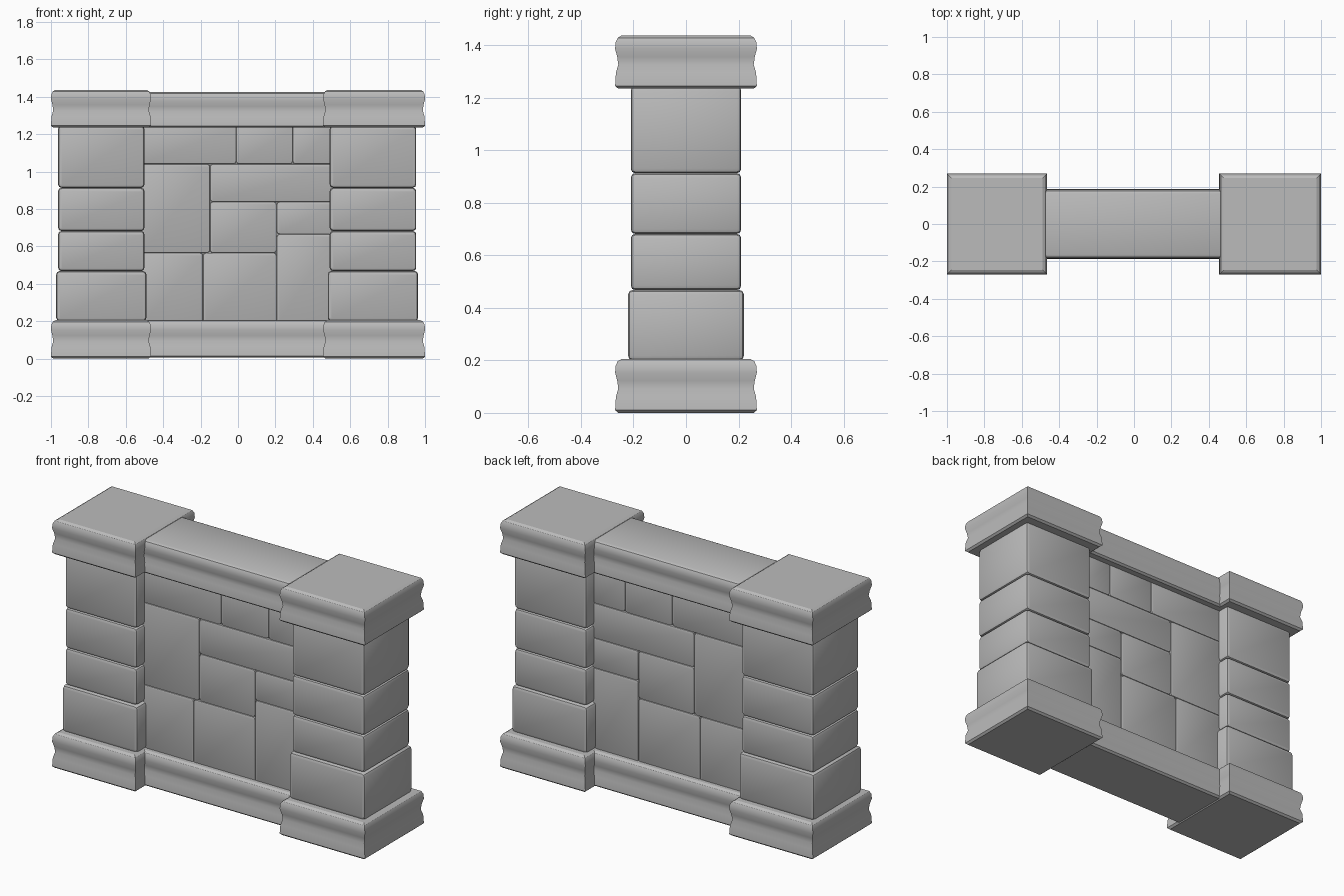
import bpy
import bmesh

if "Cube" in bpy.data.objects:
    bpy.data.objects.remove(bpy.data.objects["Cube"])

GREY = (0.5, 0.5, 0.5, 1)
stone = bpy.data.materials.new("grey stone")
stone.use_nodes = True
stone.diffuse_color = GREY
stone.node_tree.nodes["Principled BSDF"].inputs["Base Color"].default_value = GREY


def finish(name, bm):
    bmesh.ops.recalc_face_normals(bm, faces=bm.faces)
    mesh = bpy.data.meshes.new(name)
    bm.to_mesh(mesh)
    bm.free()
    mesh.materials.append(stone)
    obj = bpy.data.objects.new(name, mesh)
    bpy.context.collection.objects.link(obj)
    bpy.ops.object.select_all(action='DESELECT')
    obj.select_set(True)
    bpy.context.view_layer.objects.active = obj
    bpy.ops.object.shade_smooth_by_angle(angle=0.5)
    return obj


def box(bm, x, y, z):
    bmesh.ops.create_cube(bm, size=1)
    for v in bm.verts:
        for i, (lo, hi) in enumerate((x, y, z)):
            v.co[i] = lo if v.co[i] < 0 else hi


def block(name, x, y, z, bevel, corner=0):
    """Worn block: rounded face corners first, then softened edges."""
    bm = bmesh.new()
    box(bm, x, y, z)
    if corner:
        across = [e for e in bm.edges
                  if abs(e.verts[0].co.y - e.verts[1].co.y) > 0.1]
        bmesh.ops.bevel(bm, geom=across, offset=corner, segments=2,
                        profile=0.5, affect='EDGES')
    if bevel:
        sharp = [e for e in bm.edges if e.calc_face_angle(0) > 1]
        bmesh.ops.bevel(bm, geom=sharp, offset=bevel, segments=2,
                        profile=0.5, affect='EDGES', clamp_overlap=True)
    return finish(name, bm)


# Side profile of caps and plinths: height fraction, inset
WORN = ((0, .012), (.05, 0), (.3, .003), (.45, .012), (.6, .008),
        (.75, 0), (.88, .002), (.96, .01), (1, .024))


def slab(name, x, y, z):
    """Slab with gently hollowed sides and a rounded top edge."""
    bm = bmesh.new()
    rings = []
    for t, d in WORN:
        h = z[0] + t * (z[1] - z[0])
        corners = ((x[0] + d, y[0] + d), (x[1] - d, y[0] + d),
                   (x[1] - d, y[1] - d), (x[0] + d, y[1] - d))
        rings.append([bm.verts.new((a, b, h)) for a, b in corners])
    bm.faces.new(rings[0])
    bm.faces.new(rings[-1])
    for low, high in zip(rings, rings[1:]):
        for i in range(4):
            j = (i + 1) % 4
            bm.faces.new((low[i], low[j], high[j], high[i]))
    return finish(name, bm)


# Pillars with their plinths and caps
COURSES = (.2, .468, .682, .913, 1.245)
for side, inner, outer, end in (("right", -.5, -.962, -1), ("left", .49, .953, 1)):
    s = 1 if end > 0 else -1
    for i, (lo, hi) in enumerate(zip(COURSES, COURSES[1:])):
        grow = .01 if i == 0 else 0
        x = sorted((inner - s * grow, outer + s * grow))
        block(f"{side}_pillar_stone_{i + 1}", x, (-.21 - grow, .21 + grow),
              (lo, hi), .016, .018)
    x = sorted((inner - s * .035, end))
    slab(f"{side}_plinth", x, (-.27, .27), (0, .205))
    slab(f"{side}_cap", x, (-.27, .27), (1.235, 1.437))

# Long base and coping between the pillars
slab("wall_base", (-.6, .6), (-.185, .185), (.005, .203))
slab("wall_coping", (-.6, .6), (-.187, .187), (1.235, 1.425))

# Wall stones running through the whole thickness
STONES = ((-.52, -.01, 1.04, 1.25), (-.01, .293, 1.04, 1.25),
          (.293, .51, 1.04, 1.25), (-.52, -.15, .565, 1.04),
          (-.15, .51, .838, 1.04), (-.15, .207, .565, .838),
          (.207, .51, .665, .838), (.207, .51, .19, .665),
          (-.187, .207, .19, .565), (-.52, -.187, .19, .565))
for i, (x0, x1, z0, z1) in enumerate(STONES):
    block(f"wall_stone_{i + 1}", (x0, x1), (-.14, .14), (z0, z1), .006, .015)

# Mortar behind the joints
block("wall_core", (-.55, .55), (-.128, .128), (.1, 1.3), 0)
for side, c in (("right", -.731), ("left", .7215)):
    block(f"{side}_pillar_core", (c - .21, c + .21), (-.19, .19), (.1, 1.3), 0)
